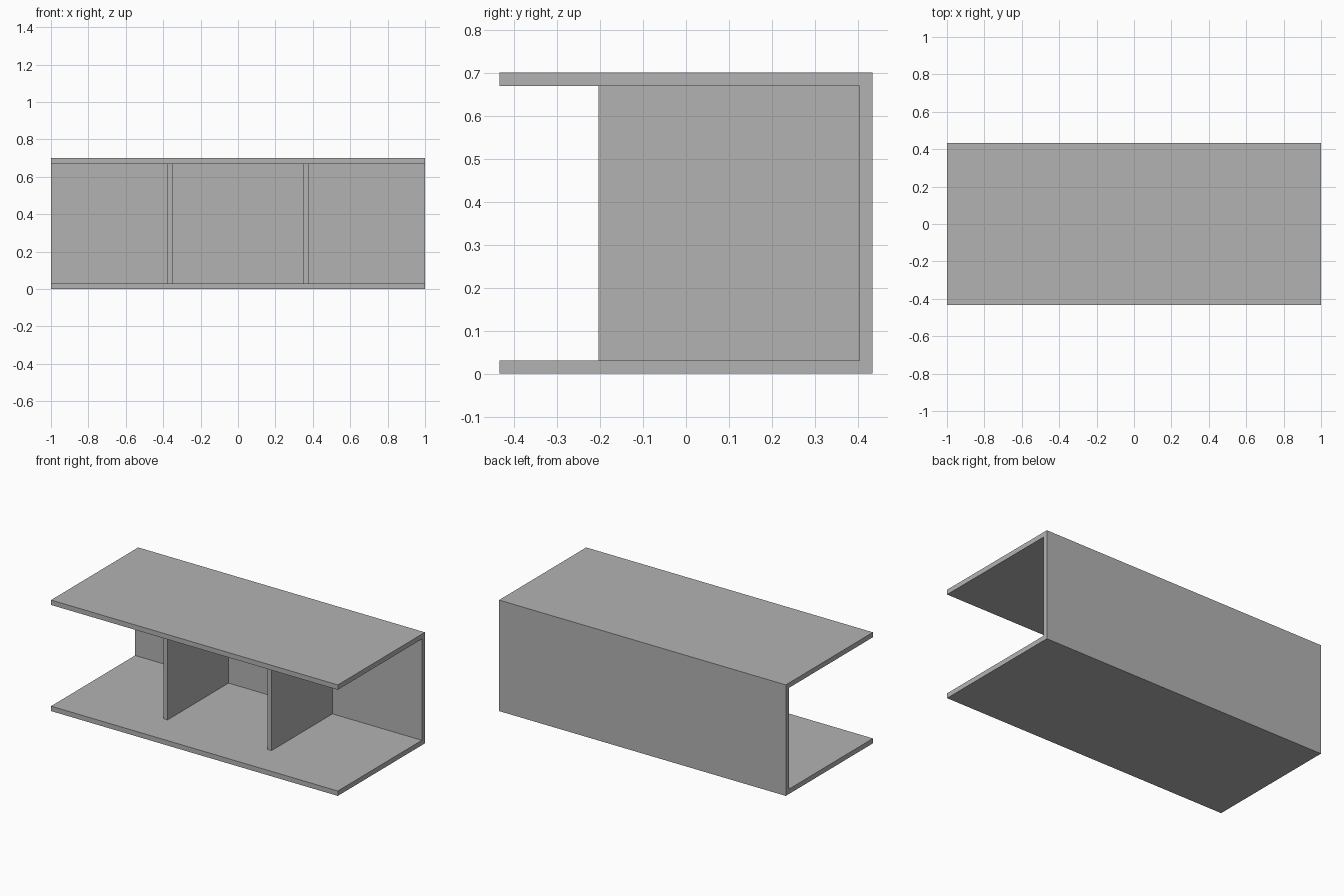
import bpy
import bmesh

# Remove the default cube
cube = bpy.data.objects.get("Cube")
if cube:
    bpy.data.objects.remove(cube, do_unlink=True)

LENGTH, DEPTH, HEIGHT = 2.0, 0.868, 0.70
BOARD = 0.031
FRONT, BACK = -DEPTH / 2, DEPTH / 2
INNER_BACK = BACK - BOARD
INNER_TOP = HEIGHT - BOARD

# Single plain grey finish
grey = bpy.data.materials.new("plain_grey")
grey.use_nodes = True
colour = (0.45, 0.45, 0.45, 1.0)
grey.diffuse_color = colour
grey.node_tree.nodes["Principled BSDF"].inputs["Base Color"].default_value = colour


def board(name, profile, x0, x1):
    """Extrude a (y, z) side profile along x into a solid board."""
    bm = bmesh.new()
    face = bm.faces.new([bm.verts.new((x0, y, z)) for y, z in profile])
    result = bmesh.ops.extrude_face_region(bm, geom=[face])
    verts = [v for v in result["geom"] if isinstance(v, bmesh.types.BMVert)]
    bmesh.ops.translate(bm, verts=verts, vec=(x1 - x0, 0, 0))
    bmesh.ops.recalc_face_normals(bm, faces=bm.faces)
    mesh = bpy.data.meshes.new(name)
    bm.to_mesh(mesh)
    bm.free()
    mesh.materials.append(grey)
    obj = bpy.data.objects.new(name, mesh)
    bpy.context.scene.collection.objects.link(obj)
    return obj


# Horizontal boards, mitred where they meet the back
half = LENGTH / 2
for name, outer, inner in (("bottom_board", 0, BOARD),
                           ("top_board", HEIGHT, INNER_TOP)):
    board(name, [(FRONT, outer), (BACK, outer),
                 (INNER_BACK, inner), (FRONT, inner)], -half, half)

# Back board with matching mitres
board("back_board", [(BACK, 0), (BACK, HEIGHT),
                     (INNER_BACK, INNER_TOP), (INNER_BACK, BOARD)], -half, half)

# Two upright dividers, set back from the front edge
DIVIDER_FRONT = -0.204
divider_profile = [(DIVIDER_FRONT, BOARD), (INNER_BACK, BOARD),
                   (INNER_BACK, INNER_TOP), (DIVIDER_FRONT, INNER_TOP)]
for name, side in (("left_divider", 1), ("right_divider", -1)):
    board(name, divider_profile, side * 0.348, side * 0.377)
